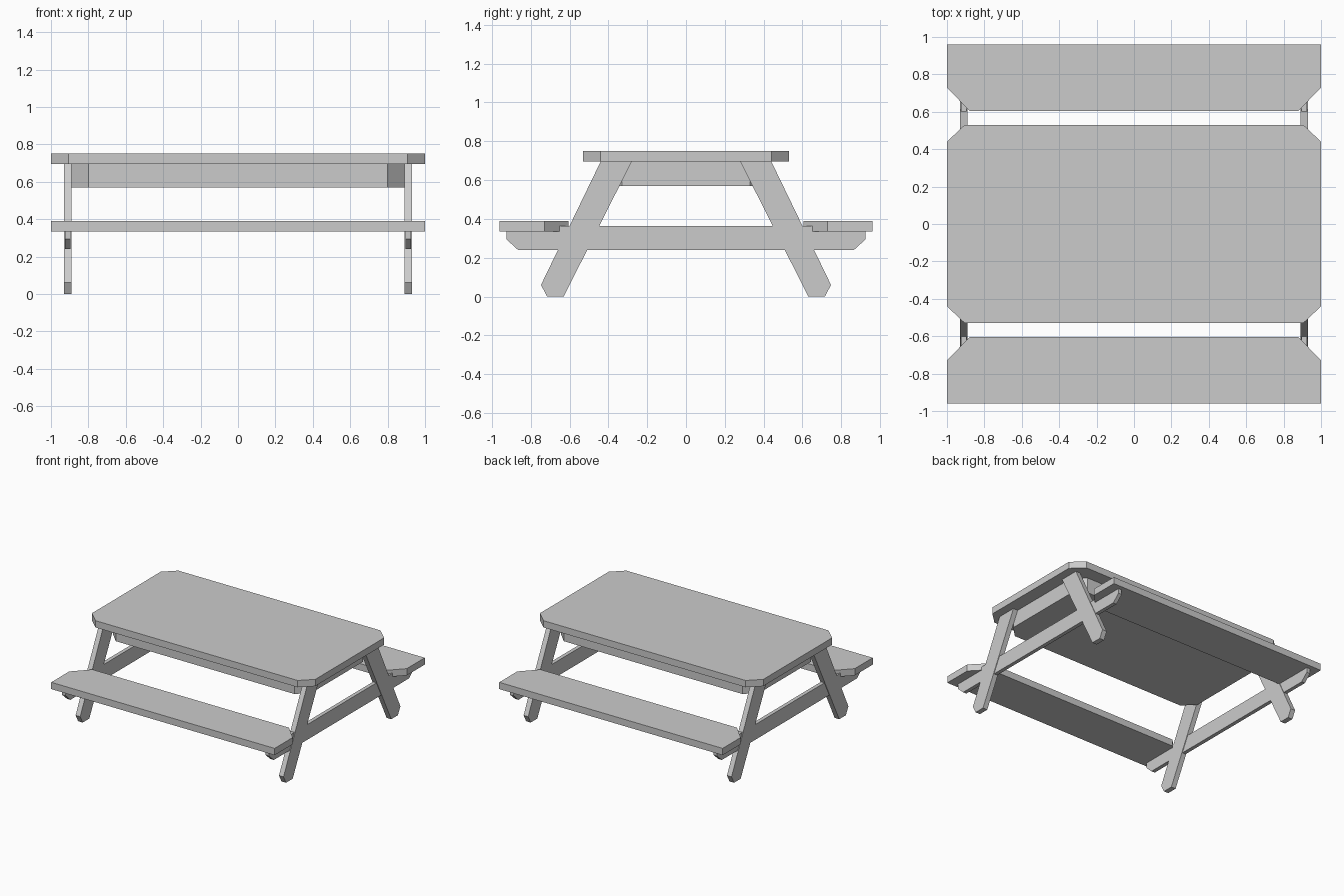
import bpy
import bmesh
from mathutils import Vector

cube = bpy.data.objects.get("Cube")
if cube:
    bpy.data.objects.remove(cube, do_unlink=True)

grey = bpy.data.materials.new("plain grey")
grey.use_nodes = True
colour = (0.6, 0.6, 0.6, 1)
grey.diffuse_color = colour
grey.node_tree.nodes["Principled BSDF"].inputs["Base Color"].default_value = colour


def prism(name, profile, low, high, axis):
    """Extrude an outline along z (outline in x, y) or along x (outline in y, z)."""
    def place(a, b, depth):
        return (a, b, depth) if axis == "z" else (depth, a, b)

    bm = bmesh.new()
    face = bm.faces.new([bm.verts.new(place(a, b, low)) for a, b in profile])
    extruded = bmesh.ops.extrude_face_region(bm, geom=[face])
    moved = [v for v in extruded["geom"] if isinstance(v, bmesh.types.BMVert)]
    bmesh.ops.translate(bm, verts=moved, vec=Vector(place(0, 0, high - low)))
    bmesh.ops.recalc_face_normals(bm, faces=bm.faces)
    mesh = bpy.data.meshes.new(name)
    bm.to_mesh(mesh)
    bm.free()
    mesh.materials.append(grey)
    obj = bpy.data.objects.new(name, mesh)
    bpy.context.collection.objects.link(obj)
    return obj


def mirrored(half):
    """Close a half outline by reflecting its first coordinate."""
    return half + [(-a, b) for a, b in reversed(half)]


def cut_rectangle(x, y, cut_x, cut_y):
    """Rectangle with all four corners cut off."""
    return mirrored([(x - cut_x, -y), (x, cut_y - y), (x, y - cut_y), (x - cut_x, y)])


# Table top and the solid block beneath it
prism("table_top", cut_rectangle(1, 0.53, 0.095, 0.09), 0.695, 0.75, "z")
prism("under_block", cut_rectangle(0.89, 0.42, 0.09, 0.09), 0.57, 0.695, "z")

# Benches, with their inner corners cut off
for side, label in ((-1, "front"), (1, "back")):
    outline = mirrored([(0.88, side * 0.605), (1, side * 0.73), (1, side * 0.96)])
    prism(label + "_bench", outline, 0.335, 0.39, "z")

# End frames: a notched cross beam and two sloping legs on each side
leg = [(0.63, 0), (0.715, 0), (0.747, 0.06), (0.44, 0.695), (0.28, 0.695)]
beam = mirrored([(0.865, 0.24), (0.925, 0.295), (0.925, 0.335),
                 (0.655, 0.335), (0.655, 0.363)])
for side, label in ((-1, "right"), (1, "left")):
    prism(label + "_cross_beam", beam, side * 0.895, side * 0.926, "x")
    for end, place in ((-1, "front"), (1, "back")):
        outline = [(end * y, z) for y, z in leg]
        prism(f"{place}_{label}_leg", outline, side * 0.89, side * 0.931, "x")
